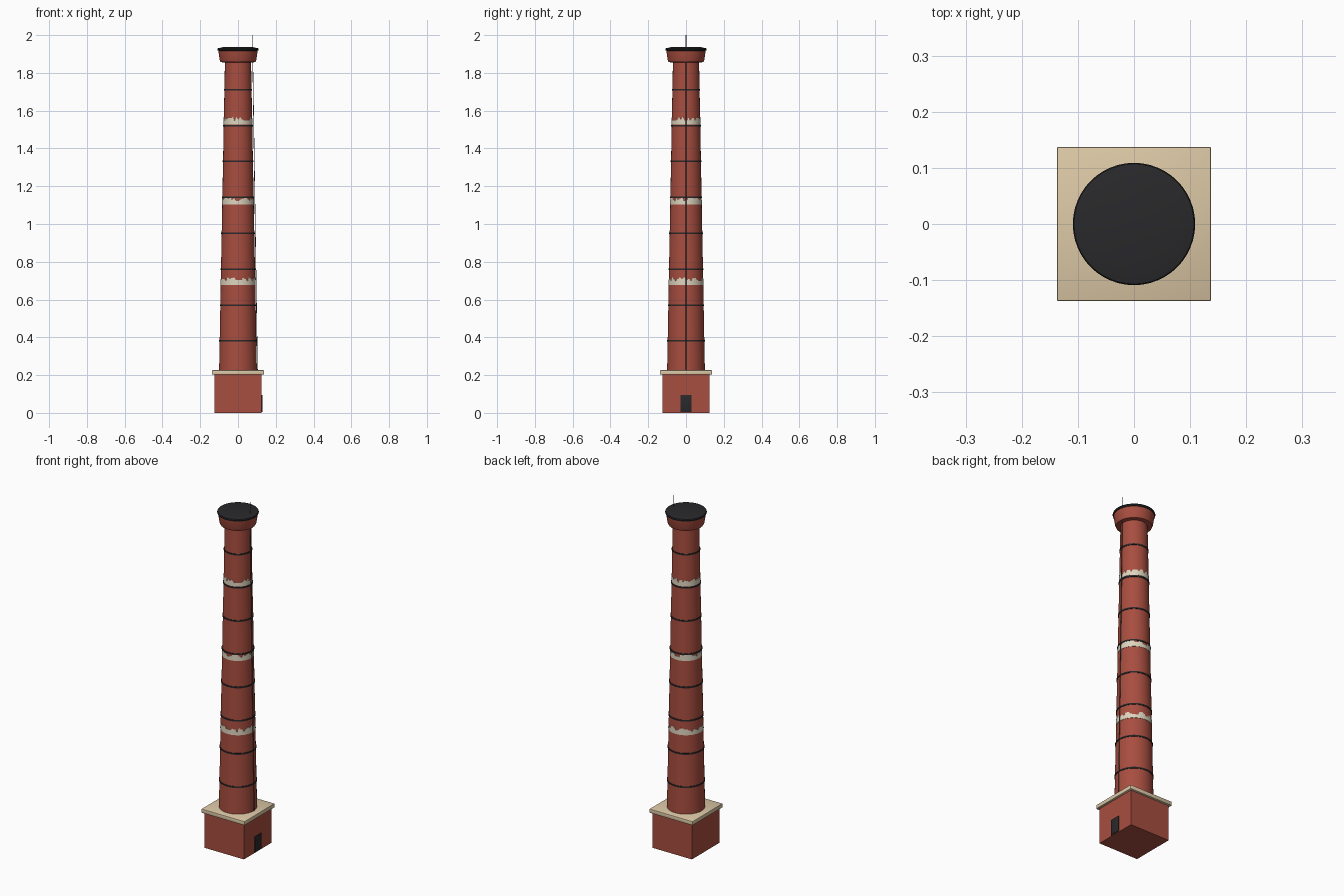
import bpy, bmesh, math, random
from mathutils import Vector

if "Cube" in bpy.data.objects:
    bpy.data.objects.remove(bpy.data.objects["Cube"])

random.seed(4)

def material(name, rgb):
    m = bpy.data.materials.new(name)
    m.diffuse_color = (*rgb, 1)
    m.use_nodes = True
    m.node_tree.nodes["Principled BSDF"].inputs["Base Color"].default_value = m.diffuse_color
    return m

BRICK = material("red brick", (0.39, 0.075, 0.05))
STONE = material("cream stone", (0.72, 0.58, 0.38))
IRON = material("dark iron", (0.022, 0.022, 0.024))
LIME = material("pale lime stain", (0.72, 0.66, 0.52))
WIRE = material("conductor metal", (0.10, 0.085, 0.075))

def finish(name, bm, mat, smooth=True):
    bmesh.ops.recalc_face_normals(bm, faces=bm.faces)
    me = bpy.data.meshes.new(name)
    bm.to_mesh(me)
    bm.free()
    me.materials.append(mat)
    ob = bpy.data.objects.new(name, me)
    bpy.context.collection.objects.link(ob)
    if smooth:
        bpy.ops.object.select_all(action='DESELECT')
        bpy.context.view_layer.objects.active = ob
        ob.select_set(True)
        bpy.ops.object.shade_smooth_by_angle(angle=math.radians(35))
    return ob

def box(name, lo, hi, mat, bevel=0.0):
    bm = bmesh.new()
    bmesh.ops.create_cube(bm, size=1)
    for v in bm.verts:
        v.co = Vector([(a + b) / 2 + c * (b - a) for a, b, c in zip(lo, hi, v.co)])
    if bevel:
        bmesh.ops.bevel(bm, geom=bm.edges[:], offset=bevel, segments=2,
                        profile=0.5, affect='EDGES')
    return finish(name, bm, mat)

def lathe(name, profile, mat, n=48, closed=False):
    """Revolve (radius, z) points; open profiles get flat end caps."""
    bm = bmesh.new()
    rings = [[bm.verts.new((r * math.cos(2 * math.pi * i / n),
                            r * math.sin(2 * math.pi * i / n), z))
              for i in range(n)] for r, z in profile]
    pairs = list(zip(rings, rings[1:]))
    if closed:
        pairs.append((rings[-1], rings[0]))
    else:
        bm.faces.new(rings[0])
        bm.faces.new(rings[-1])
    for a, b in pairs:
        for i in range(n):
            j = (i + 1) % n
            bm.faces.new((a[i], a[j], b[j], b[i]))
    return finish(name, bm, mat)

Z0, Z1, R0, R1 = 0.222, 1.87, 0.1, 0.069

def radius(z):
    return R0 + (R1 - R0) * (z - Z0) / (Z1 - Z0)

# square base, stone slab and iron door
box("base_block", (-0.125, -0.125, 0), (0.125, 0.125, 0.205), BRICK)
box("base_slab", (-0.1375, -0.1375, 0.203), (0.1375, 0.1375, 0.226), STONE, 0.003)
box("door", (0.12, -0.03, 0.004), (0.1295, 0.03, 0.094), IRON, 0.002)

# tapering shaft
lathe("shaft", [(radius(z), z) for z in (Z0, 0.8, 1.4, Z1)], BRICK)

# iron hoops
for k in range(8):
    z = 0.381 + k * 0.19
    r = radius(z)
    lathe(f"hoop_{k + 1}", [(r - 0.002, z - 0.004), (r + 0.003, z - 0.004),
                            (r + 0.003, z + 0.004), (r - 0.002, z + 0.004)],
          IRON, closed=True)

# lime stain bands with a ragged top edge
for k, z in enumerate((0.678, 1.103, 1.528)):
    n = 96
    bm = bmesh.new()
    rows = [[], [], [], []]
    h = 0.03
    for i in range(n):
        if i % 2 == 0:
            h = random.choice((0.02, 0.026, 0.032, 0.036, 0.038))
        a = 2 * math.pi * i / n
        for row, (zz, off) in zip(rows, ((z, -0.002), (z, 0.0015),
                                         (z + h, 0.0015), (z + h, -0.002))):
            r = radius(zz) + off
            row.append(bm.verts.new((r * math.cos(a), r * math.sin(a), zz)))
    for a, b in zip(rows, rows[1:]):
        for i in range(n):
            j = (i + 1) % n
            bm.faces.new((a[i], a[j], b[j], b[i]))
    finish(f"lime_band_{k + 1}", bm, LIME)

# flared crown and dark cap
lathe("crown", [(0.068, 1.855), (0.092, 1.857), (0.097, 1.868),
                (0.104, 1.918), (0.1, 1.922)], BRICK)
lathe("cap", [(0.1, 1.916), (0.107, 1.918), (0.109, 1.924), (0.107, 1.93),
              (0.08, 1.936)], IRON)

# lightning conductor running down the right side
def rod(name, points, r):
    cu = bpy.data.curves.new(name, 'CURVE')
    cu.dimensions = '3D'
    cu.bevel_depth = r
    cu.bevel_resolution = 1
    cu.use_fill_caps = True
    sp = cu.splines.new('POLY')
    sp.points.add(len(points) - 1)
    for p, co in zip(sp.points, points):
        p.co = (*co, 1)
    cu.materials.append(WIRE)
    ob = bpy.data.objects.new(name, cu)
    bpy.context.collection.objects.link(ob)

rod("conductor_wire", [(0.103, 0, 0.222), (0.078, 0, 1.87)], 0.002)
rod("lightning_rod", [(0.078, 0, 1.87), (0.078, 0, 2.0)], 0.0025)
